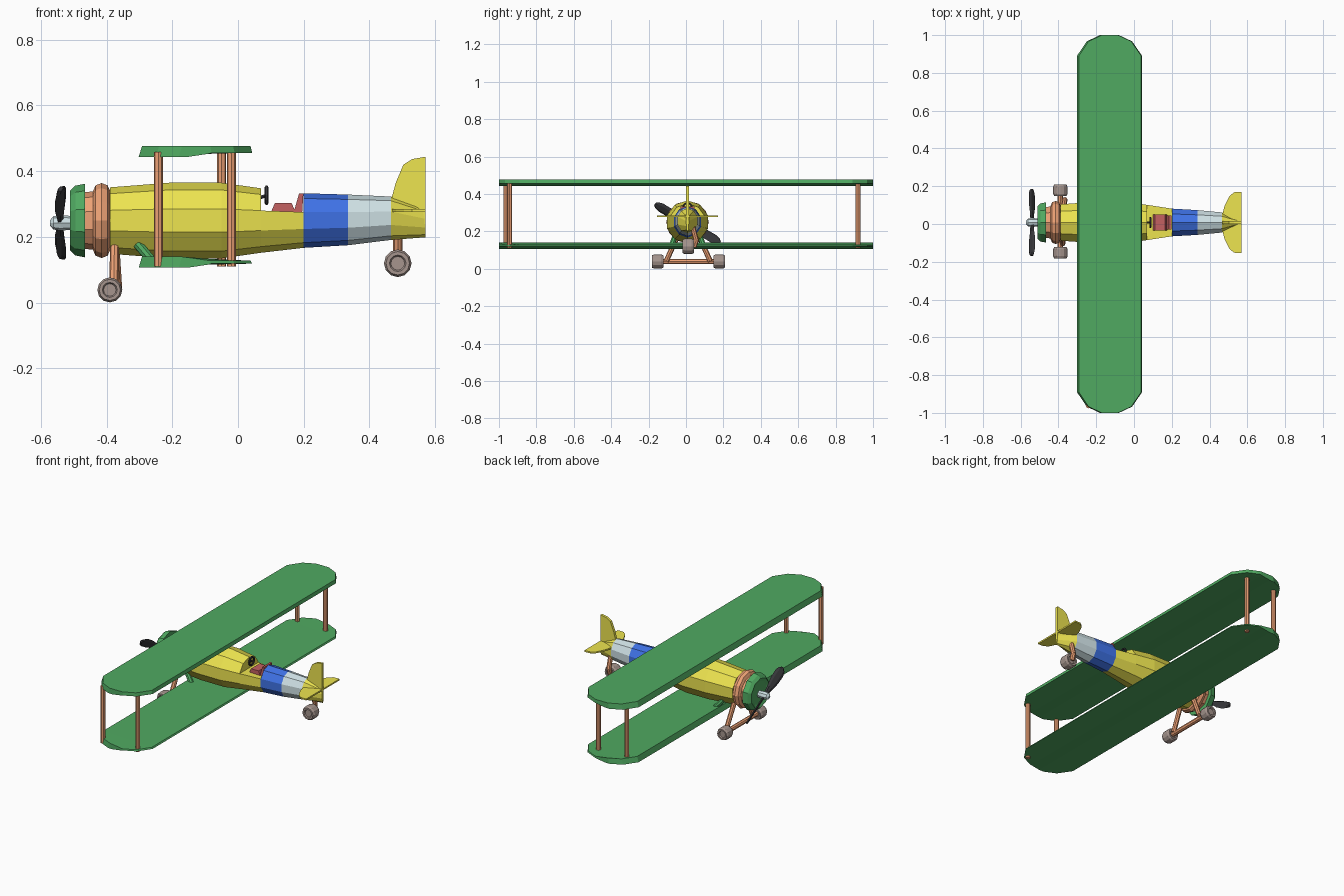
import bpy, bmesh, math
from mathutils import Vector

if "Cube" in bpy.data.objects:
    bpy.data.objects.remove(bpy.data.objects["Cube"])

COLORS = {
    "yellow": (0.85, 0.78, 0.08), "green": (0.08, 0.40, 0.12), "copper": (0.85, 0.36, 0.18),
    "blue": (0.05, 0.17, 0.80), "pale": (0.62, 0.75, 0.78), "red": (0.55, 0.12, 0.12),
    "taupe": (0.38, 0.30, 0.27), "black": (0.04, 0.04, 0.045)}
MATS = {}
for key, c in COLORS.items():
    MATS[key] = bpy.data.materials.new(key)
    MATS[key].diffuse_color = (*c, 1)

CY = 0.008   # the body sits very slightly off the wing centre
CZ = 0.25    # body axis height


def loft(name, rings, color, closed=False):
    """Skin equal-sized point rings, capping the ends unless closed."""
    bm = bmesh.new()
    rows = [[bm.verts.new(p) for p in ring] for ring in rings]
    n = len(rows[0])
    pairs = list(zip(rows, rows[1:])) + ([(rows[-1], rows[0])] if closed else [])
    for a, b in pairs:
        for i in range(n):
            j = (i + 1) % n
            bm.faces.new((a[i], a[j], b[j], b[i]))
    if not closed:
        bm.faces.new(rows[0])
        bm.faces.new(rows[-1])
    bmesh.ops.recalc_face_normals(bm, faces=bm.faces)
    me = bpy.data.meshes.new(name)
    bm.to_mesh(me)
    bm.free()
    ob = bpy.data.objects.new(name, me)
    bpy.context.collection.objects.link(ob)
    me.materials.append(MATS[color])
    return ob


def ring_x(x, ry, rz=None, cz=CZ, n=10):
    """Ring around the x axis with a vertex at the top."""
    rz = ry if rz is None else rz
    return [(x, CY + ry * math.sin(2 * math.pi * i / n), cz + rz * math.cos(2 * math.pi * i / n))
            for i in range(n)]


def tube(name, a, b, r, color="copper", n=8):
    a, b = Vector(a), Vector(b)
    q = (b - a).to_track_quat('Z', 'Y')
    circle = [q @ Vector((r * math.cos(2 * math.pi * i / n), r * math.sin(2 * math.pi * i / n), 0))
              for i in range(n)]
    return loft(name, [[p + c for c in circle] for p in (a, b)], color)


# Front fuselage: decagon, flattened to a deck behind x = 0.07 for the cockpit
def cut(ring):
    lip = max(ring[2][2], ring[8][2])
    return [(x, y, min(z, lip)) for x, y, z in ring]

sections = [(-0.39, 0.101), (-0.21, 0.115), (-0.05, 0.115), (0.07, 0.098)]
body = [ring_x(x, r) for x, r in sections]
loft("front_fuselage", body + [cut(body[-1]), cut(ring_x(0.2, 0.077, 0.083))], "yellow")

# Rear fuselage bands and the wedge-shaped tail
s1 = ring_x(0.2, 0.077, 0.083)
s2 = ring_x(0.335, 0.069, 0.077, 0.252)
s3 = ring_x(0.465, 0.056, 0.066, 0.257)
loft("blue_band", [s1, s2], "blue")
loft("pale_band", [s2, s3], "pale")
loft("tail_cone", [s3, ring_x(0.57, 0.007, 0.043, 0.242)], "yellow")

# Tail fin and tailplane
fin = [(0.465, 0.31), (0.48, 0.365), (0.503, 0.42), (0.53, 0.437), (0.57, 0.444), (0.57, 0.24), (0.475, 0.25)]
loft("tail_fin", [[(x, CY + s * 0.008, z) for x, z in fin] for s in (-1, 1)], "yellow")
half = [(0.465, 0.03), (0.48, 0.09), (0.505, 0.14), (0.53, 0.16), (0.57, 0.162)]
plane = half + [(x, -y) for x, y in reversed(half)]
loft("tailplane", [[(x, CY + y, z) for x, y in plane] for z in (0.276, 0.285)], "yellow")

# Engine, copper ring and cowling
loft("engine", [ring_x(-0.47, 0.086), ring_x(-0.425, 0.09)], "copper", )
loft("engine_ring", [ring_x(-0.415 + 0.026 * math.cos(a), 0.09 + 0.024 * math.sin(a), n=12)
                     for a in [k * math.pi / 4 for k in range(8)]], "copper", closed=True)
loft("cowling", [ring_x(-0.503, 0.07), ring_x(-0.511, 0.09), ring_x(-0.495, 0.106), ring_x(-0.465, 0.112)],
     "green")

# Propeller: spinner and two twisted blades
PZ = 0.243
loft("spinner", [ring_x(x, r, cz=PZ, n=8) for x, r in
                 [(-0.572, 0.008), (-0.562, 0.02), (-0.54, 0.024), (-0.50, 0.02)]], "pale")
for side in (-1, 1):
    d = Vector((0, -0.86, 0.51)) * side
    t = Vector((0, 0.51, 0.86)) * side
    rings = []
    for dist, w in [(0.01, 0.011), (0.06, 0.02), (0.11, 0.029), (0.165, 0.03), (0.19, 0.022), (0.203, 0.009)]:
        a = math.radians(35)
        chord = t * math.cos(a) + Vector((1, 0, 0)) * math.sin(a)
        thick = d.cross(chord)
        o = Vector((-0.54, CY, PZ)) + d * dist
        rings.append([o + chord * (w * math.cos(k * math.pi / 3)) + thick * (0.007 * math.sin(k * math.pi / 3))
                      for k in range(6)])
    loft("propeller_blade", rings, "black")


# Wings: clipped corners, inset top edge, thinner towards the trailing edge
def wing(name, z, te_top):
    rings = []
    for y, x0, x1 in [(1.0, -0.18, -0.08), (0.967, -0.25, -0.01), (0.89, -0.302, 0.043)]:
        xm, xr = max(-0.15, x0 + 0.01), max(-0.09, x0 + 0.02)
        rings.append([(x0, y, z), (xm, y, z), (xr, y, z + 0.009), (x1, y, z + 0.012),
                      (x1 - 0.005, y, te_top), (x0 + 0.01, y, z + 0.033)])
    rings += [[(x, -y, w) for x, y, w in r] for r in reversed(rings)]
    loft(name, rings, "green")

wing("upper_wing", 0.444, 0.477)
wing("lower_wing", 0.107, 0.128)

# Wing struts
for x, y in [(-0.242, -0.962), (-0.02, -0.943), (-0.242, 0.92), (-0.05, 0.92)]:
    tube("wing_strut", (x, y, 0.11), (x, y, 0.458), 0.014)
for s in (-1, 1):
    tube("root_brace", (-0.305, CY + s * 0.065, 0.178), (-0.26, CY + s * 0.085, 0.125), 0.015, "green")


# Wheels
def wheel(name, x, y, z, r, w):
    prof = [(0.5, -0.8), (0.6, -1), (0.85, -1), (1, -0.6), (1, 0.6), (0.85, 1), (0.6, 1), (0.5, 0.8)]
    loft(name, [[(x + r * k * math.cos(i * math.pi / 6), y + w * v, z + r * k * math.sin(i * math.pi / 6))
                 for i in range(12)] for k, v in prof], "taupe")

wheel("left_wheel", -0.39, -0.152, 0.039, 0.038, 0.031)
wheel("right_wheel", -0.39, 0.178, 0.039, 0.038, 0.031)
wheel("tail_wheel", 0.486, 0.012, 0.12, 0.042, 0.031)

# Landing gear
tube("axle", (-0.39, -0.14, 0.039), (-0.39, 0.165, 0.039), 0.014)
for s in (-1, 1):
    tube("landing_leg", (-0.375, 0.012 + s * 0.055, 0.18), (-0.372 + s * 0.006, 0.012 + s * 0.118, 0.04), 0.014)
tube("tail_wheel_leg", (0.486, 0.035, 0.225), (0.486, 0.055, 0.15), 0.014)
tube("tail_wheel_fork", (0.486, 0.055, 0.155), (0.486, 0.042, 0.115), 0.014)

# Seat
def block(name, lo, hi, w):
    loft(name, [[(x, CY + s * w, z) for s, x in ((-1, a), (1, a), (1, b), (-1, b))]
                for z, a, b in (lo, hi)], "red")

block("seat", (0.27, 0.098, 0.178), (0.303, 0.112, 0.163), 0.042)
block("seat_back", (0.27, 0.168, 0.195), (0.333, 0.186, 0.199), 0.038)

# Steering wheel
loft("steering_wheel", [[(0.087 + 0.006 * math.cos(b), CY + (0.024 + 0.006 * math.sin(b)) * math.cos(a),
                          0.327 + (0.024 + 0.006 * math.sin(b)) * math.sin(a))
                         for b in [k * math.pi / 3 for k in range(6)]]
                        for a in [k * math.pi / 6 for k in range(12)]], "black", closed=True)
tube("steering_column", (0.06, CY, 0.318), (0.09, CY, 0.327), 0.006, "black", 6)

for m in bpy.data.materials:
    if m.users and not m.is_grease_pencil:
        m.use_nodes = True
        m.node_tree.nodes["Principled BSDF"].inputs["Base Color"].default_value = m.diffuse_color
